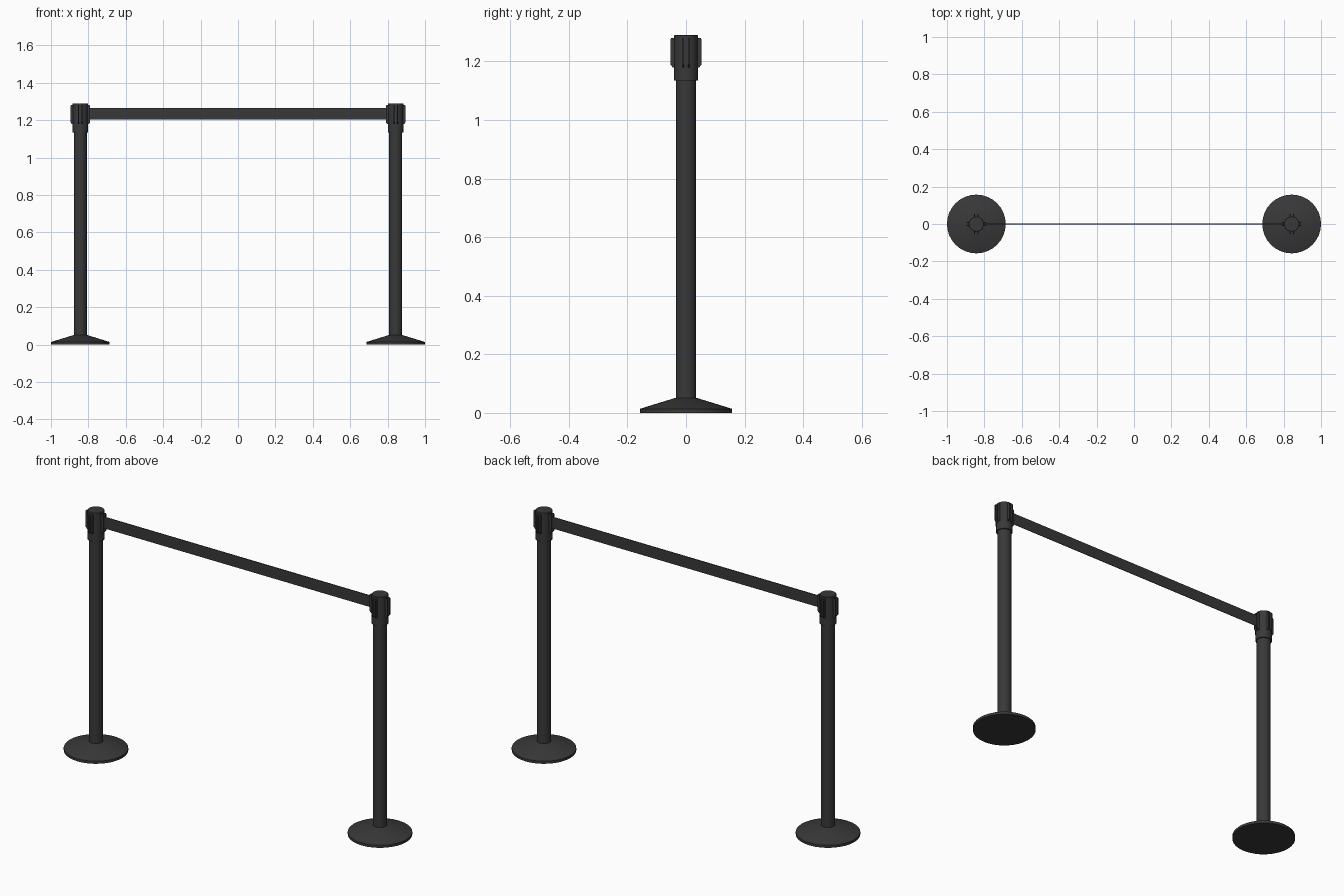
import bpy, bmesh, math
from mathutils import Matrix, Vector

if "Cube" in bpy.data.objects:
    bpy.data.objects.remove(bpy.data.objects["Cube"])


def material(name, rgb):
    mat = bpy.data.materials.new(name)
    mat.use_nodes = True
    mat.diffuse_color = (*rgb, 1)
    mat.node_tree.nodes["Principled BSDF"].inputs["Base Color"].default_value = (*rgb, 1)
    return mat


charcoal = material("charcoal", (0.04, 0.04, 0.04))
POST_X = 0.843


def finish(name, bm, x=0):
    bmesh.ops.recalc_face_normals(bm, faces=bm.faces)
    mesh = bpy.data.meshes.new(name)
    bm.to_mesh(mesh)
    bm.free()
    mesh.materials.append(charcoal)
    obj = bpy.data.objects.new(name, mesh)
    obj.location.x = x
    bpy.context.collection.objects.link(obj)
    bpy.ops.object.select_all(action="DESELECT")
    obj.select_set(True)
    bpy.context.view_layer.objects.active = obj
    bpy.ops.object.shade_smooth_by_angle(angle=math.radians(30))


def turned(name, profile, x, sides=32):
    """Closed solid of revolution from (radius, height) points."""
    bm = bmesh.new()
    rings = []
    for r, z in profile:
        rings.append([bm.verts.new((r * math.cos(a), r * math.sin(a), z))
                      for a in (2 * math.pi * i / sides for i in range(sides))])
    for low, high in zip(rings, rings[1:]):
        for i in range(sides):
            j = (i + 1) % sides
            bm.faces.new((low[i], low[j], high[j], high[i]))
    bm.faces.new(rings[0])
    bm.faces.new(rings[-1])
    finish(name, bm, x)


def clips(name, x):
    """Four belt sockets: paired rails beside a narrow slot."""
    bm = bmesh.new()
    outline = [(0.034, 1.18), (0.046, 1.18), (0.053, 1.19), (0.053, 1.275),
               (0.05, 1.28), (0.034, 1.28)]
    for quarter in range(4):
        turn = Matrix.Rotation(quarter * math.pi / 2, 3, "Z")
        for inner, outer in ((0.006, 0.012), (-0.012, -0.006)):
            a, b = ([bm.verts.new(turn @ Vector((r, y, z))) for r, z in outline]
                    for y in (inner, outer))
            bm.faces.new(a)
            bm.faces.new(b)
            for i in range(len(a)):
                j = (i + 1) % len(a)
                bm.faces.new((a[i], a[j], b[j], b[i]))
    finish(name, bm, x)


# Two posts, each with a weighted base, pole, head and belt sockets
for side, x in (("left", POST_X), ("right", -POST_X)):
    turned(side + "_base", [(0.157, 0), (0.157, 0.014), (0.034, 0.052)], x)
    turned(side + "_pole", [(0.035, 0.04), (0.035, 1.14)], x)
    turned(side + "_head", [(0.041, 1.135), (0.041, 1.288), (0.039, 1.29)], x)
    clips(side + "_belt_sockets", x)

# Thin belt stretched between the posts
bm = bmesh.new()
bmesh.ops.create_cube(bm, size=1)
bmesh.ops.scale(bm, vec=(2 * (POST_X - 0.04), 0.003, 0.062), verts=bm.verts)
bmesh.ops.translate(bm, vec=(0, 0, 1.235), verts=bm.verts)
finish("belt", bm)
